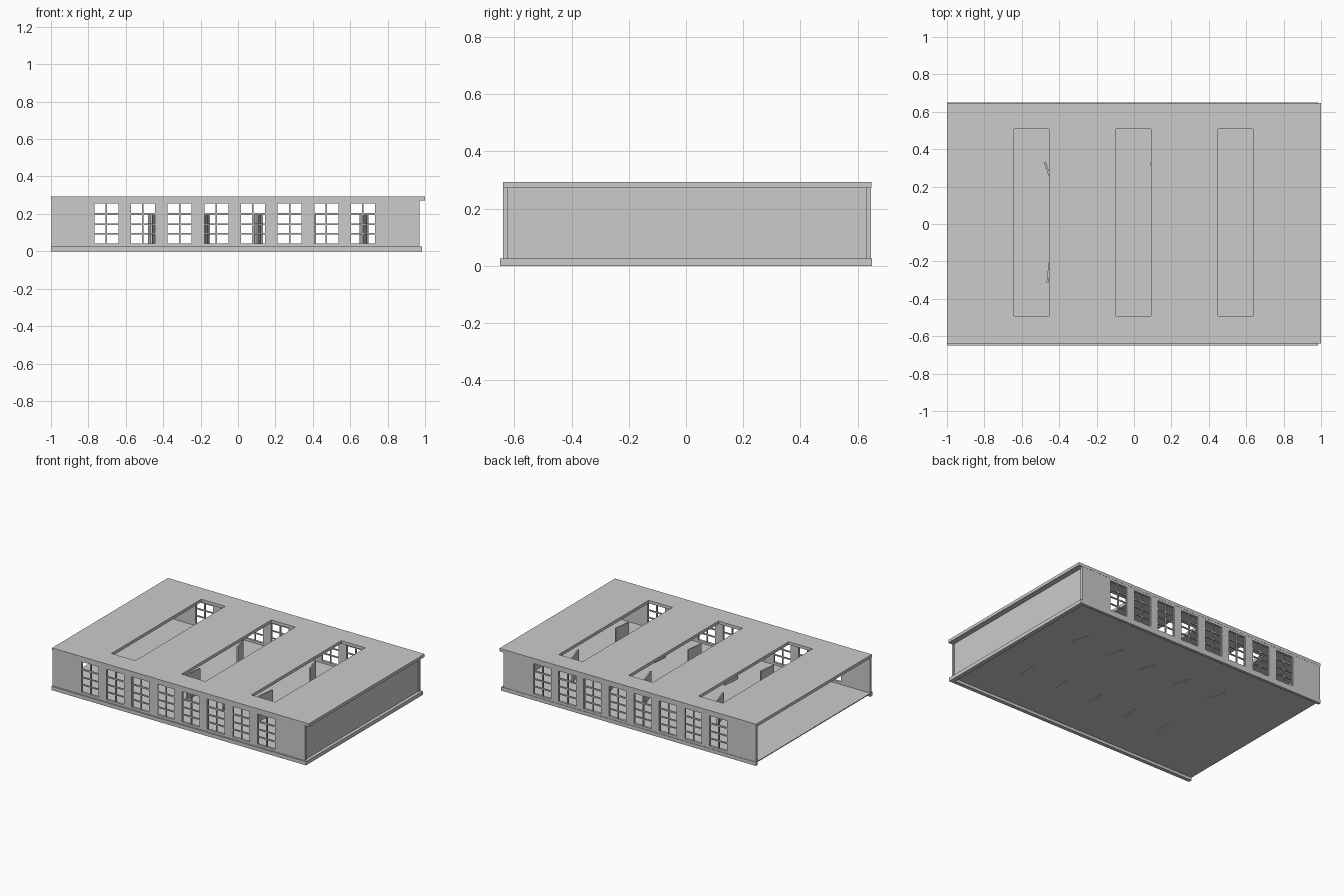
import bpy, bmesh
from math import atan2
from mathutils import Matrix, Vector

if "Cube" in bpy.data.objects:
    bpy.data.objects.remove(bpy.data.objects["Cube"])


def boxes(name, spans, helper=False):
    """One object from (x0, x1, y0, y1, z0, z1) boxes."""
    bm = bmesh.new()
    for x0, x1, y0, y1, z0, z1 in spans:
        m = Matrix.Translation(((x0 + x1) / 2, (y0 + y1) / 2, (z0 + z1) / 2))
        m = m @ Matrix.Diagonal((x1 - x0, y1 - y0, z1 - z0, 1))
        bmesh.ops.create_cube(bm, size=1, matrix=m)
    me = bpy.data.meshes.new(name)
    bm.to_mesh(me)
    bm.free()
    ob = bpy.data.objects.new(name, me)
    bpy.context.collection.objects.link(ob)
    if helper:
        ob.hide_render = True
        ob.hide_viewport = True
    return ob


def cut(ob, cutter):
    mod = ob.modifiers.new("cut", 'BOOLEAN')
    mod.operation = 'DIFFERENCE'
    mod.solver = 'EXACT'
    mod.object = cutter


FLOOR, HEAD, TOP = 0.026, 0.272, 0.293
WIN_W, WIN_Z0, WIN_Z1 = 0.136, 0.042, 0.256
win_x = [-0.772 + 0.196 * i for i in range(8)]

# long walls with eight windows each, and their glazing bars
for side, y0, y1 in (("front", -0.64, -0.624), ("back", 0.63, 0.647)):
    wall = boxes(side + "_wall", [(-0.997, 0.97, y0, y1, FLOOR, HEAD)])
    cut(wall, boxes(side + "_window_cutter",
                    [(x, x + WIN_W, y0 - 0.05, y1 + 0.05, WIN_Z0, WIN_Z1) for x in win_x], True))
    yc = (y0 + y1) / 2
    ya, yb = yc - 0.004, yc + 0.004
    bars = []
    for x in win_x:
        c = x + WIN_W / 2
        for bx, w in ((c, 0.004), (x + 0.002, 0.002), (x + WIN_W - 0.002, 0.002)):
            bars.append((bx - w, bx + w, ya, yb, WIN_Z0, WIN_Z1))
        for z, h in ((0.093, 0.004), (0.145, 0.004), (0.2, 0.005)):
            bars.append((x, x + WIN_W, ya, yb, z - h, z + h))
    boxes(side + "_window_bars", bars)

# closed right end; the left end stays open
boxes("end_wall", [(0.95, 0.962, -0.624, 0.63, FLOOR, HEAD)])

# plinth round three sides
boxes("front_plinth", [(-1, 0.985, -0.65, -0.624, 0, FLOOR)])
boxes("back_plinth", [(-1, 0.985, 0.63, 0.65, 0, FLOOR)])
boxes("end_plinth", [(0.955, 0.985, -0.624, 0.63, 0, FLOOR)])

# thin floor
boxes("floor", [(-1, 0.955, -0.624, 0.63, 0.02, FLOOR)])

# roof slab with three long skylight openings
roof = boxes("roof", [(-1, 1, -0.64, 0.648, HEAD, TOP)])
cut(roof, boxes("skylight_cutter",
                [(x, x + 0.187, -0.492, 0.508, 0.2, 0.4) for x in (-0.642, -0.096, 0.449)], True))

# two rows of free-standing panels, each row turned a little
for row, y, dx in (("back", 0.27, -0.04), ("front", -0.25, 0.014)):
    for i in range(5):
        p = boxes(f"{row}_panel_{i + 1}", [(-0.063, 0.063, -0.005, 0.005, 0.018, 0.2)])
        p.location = Vector((-0.456 + 0.2825 * i, y, 0))
        p.rotation_euler.z = atan2(0.12, dx)
